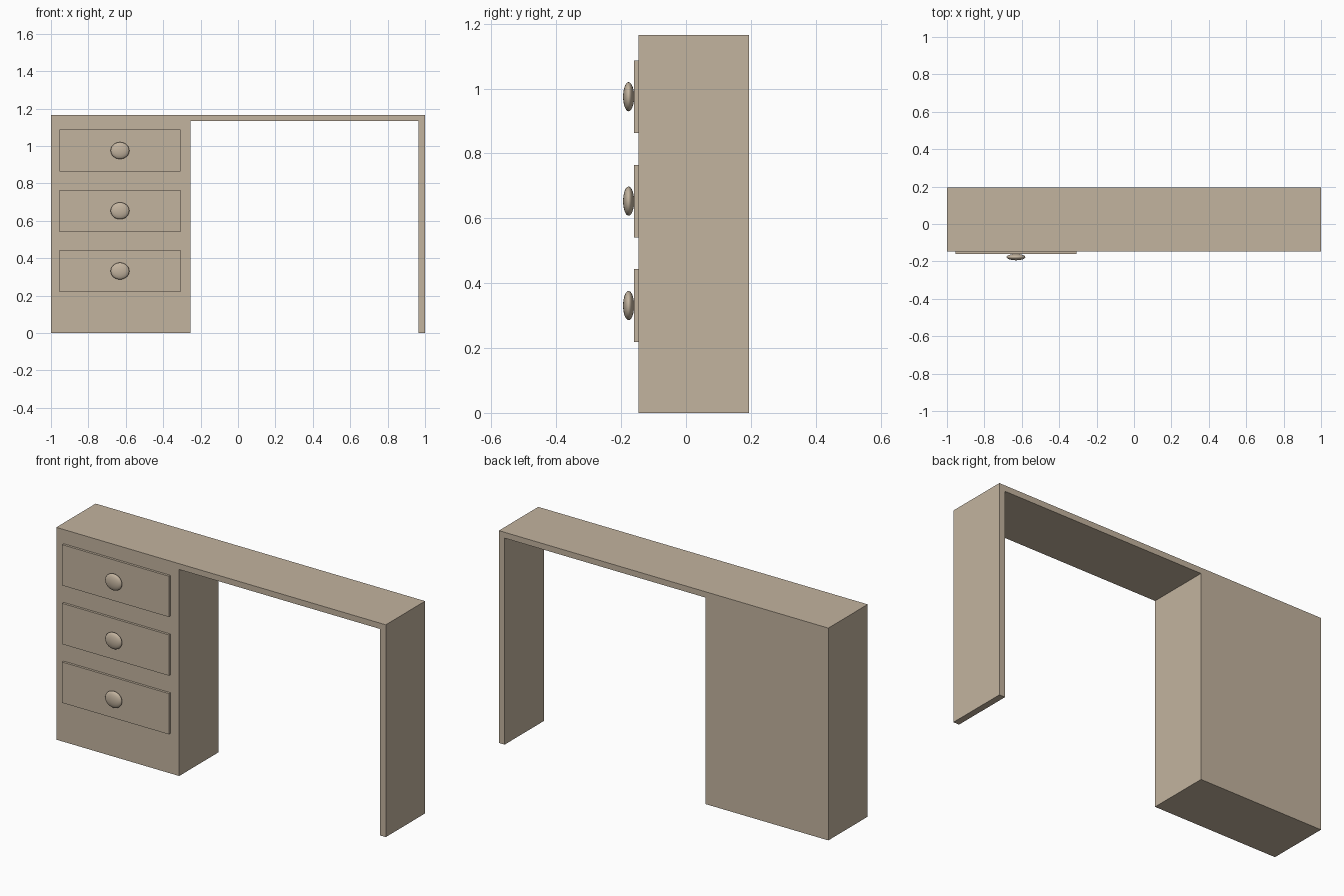
import bpy
import bmesh
from mathutils import Matrix

if "Cube" in bpy.data.objects:
    bpy.data.objects.remove(bpy.data.objects["Cube"])

FRONT, BACK = -0.147, 0.194   # depth of the desk body
TOP = 1.165
DRAWER_FACE = -0.16

# Taupe wood colour shared by all parts
wood = bpy.data.materials.new("taupe_wood")
wood.diffuse_color = (0.545, 0.453, 0.346, 1)
wood.use_nodes = True
wood.node_tree.nodes["Principled BSDF"].inputs["Base Color"].default_value = wood.diffuse_color


def make_object(name, bm):
    bmesh.ops.recalc_face_normals(bm, faces=bm.faces)
    mesh = bpy.data.meshes.new(name)
    bm.to_mesh(mesh)
    bm.free()
    mesh.materials.append(wood)
    obj = bpy.data.objects.new(name, mesh)
    bpy.context.collection.objects.link(obj)
    return obj


def box(name, x0, x1, y0, y1, z0, z1):
    bm = bmesh.new()
    bmesh.ops.create_cube(bm, size=1)
    bmesh.ops.scale(bm, vec=(x1 - x0, y1 - y0, z1 - z0), verts=bm.verts)
    bmesh.ops.translate(bm, vec=((x0 + x1) / 2, (y0 + y1) / 2, (z0 + z1) / 2), verts=bm.verts)
    return make_object(name, bm)


# Desk body: pedestal, top and side panel as one extruded front profile
profile = [(-1, 0), (-0.254, 0), (-0.254, 1.133), (0.965, 1.133),
           (0.965, 0), (1, 0), (1, TOP), (-1, TOP)]
bm = bmesh.new()
face = bm.faces.new([bm.verts.new((x, FRONT, z)) for x, z in profile])
extruded = bmesh.ops.extrude_face_region(bm, geom=[face], use_keep_orig=True)
moved = [g for g in extruded["geom"] if isinstance(g, bmesh.types.BMVert)]
bmesh.ops.translate(bm, vec=(0, BACK - FRONT, 0), verts=moved)
make_object("desk_body", bm)

# Three drawer fronts, each with a flattened round knob
for i, level in enumerate(("bottom", "middle", "top")):
    z = 0.331 + i * 0.322
    box(f"{level}_drawer_front", -0.955, -0.308, DRAWER_FACE, FRONT, z - 0.112, z + 0.112)

    bm = bmesh.new()
    bmesh.ops.create_uvsphere(bm, u_segments=32, v_segments=16, radius=1)
    # Poles point forward and back
    bmesh.ops.rotate(bm, verts=bm.verts, cent=(0, 0, 0), matrix=Matrix.Rotation(1.5707963, 3, 'X'))
    bmesh.ops.scale(bm, vec=(0.05, 0.017, 0.045), verts=bm.verts)
    bmesh.ops.translate(bm, vec=(-0.631, -0.177, z), verts=bm.verts)
    for f in bm.faces:
        f.smooth = True
    make_object(f"{level}_drawer_knob", bm)
